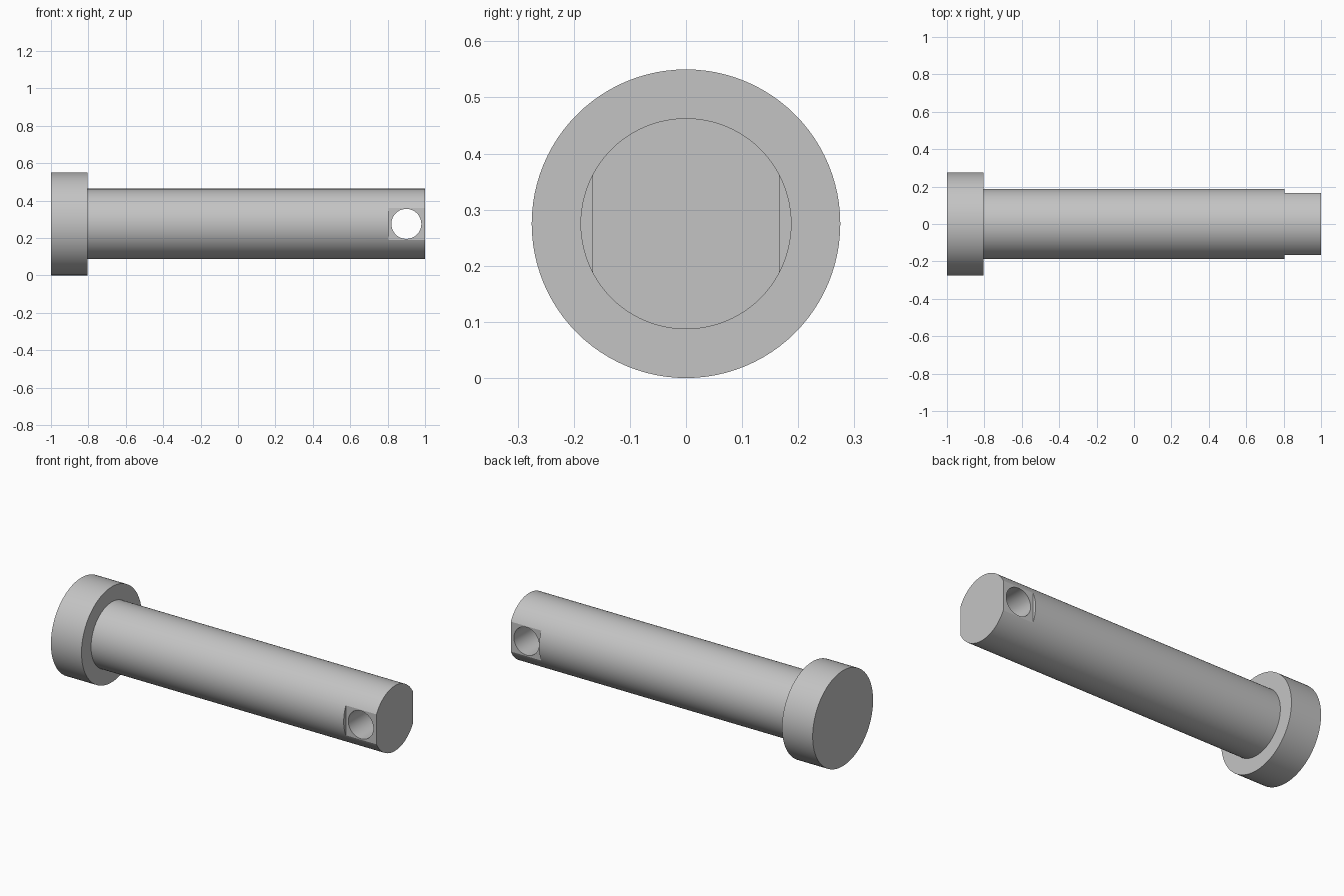
import bpy
from math import radians

if "Cube" in bpy.data.objects:
    bpy.data.objects.remove(bpy.data.objects["Cube"])

AXIS_Z = 0.275
HEAD_R, SHAFT_R, HOLE_R = 0.275, 0.188, 0.08
HEAD_END, FLAT_START, FLAT_Y = -0.805, 0.805, 0.167

steel = bpy.data.materials.new("steel_grey")
steel.use_nodes = True
steel.diffuse_color = (0.55, 0.55, 0.55, 1)
steel.node_tree.nodes["Principled BSDF"].inputs["Base Color"].default_value = steel.diffuse_color


def rod(name, radius, length, location, rotation):
    bpy.ops.mesh.primitive_cylinder_add(vertices=96, radius=radius, depth=length,
                                        location=location, rotation=rotation)
    obj = bpy.context.object
    obj.name = name
    return obj


def rod_x(name, radius, x0, x1):
    return rod(name, radius, x1 - x0, ((x0 + x1) / 2, 0, AXIS_Z), (0, radians(90), 0))


def combine(target, tool, operation):
    mod = target.modifiers.new(operation.title(), "BOOLEAN")
    mod.operation, mod.solver, mod.object = operation, "EXACT", tool
    bpy.ops.object.select_all(action="DESELECT")
    target.select_set(True)
    bpy.context.view_layer.objects.active = target
    bpy.ops.object.modifier_apply(modifier=mod.name)
    bpy.data.objects.remove(tool)


# Shaft and wide head, joined into one solid
pin = rod_x("headed_pin", SHAFT_R, -0.9, 1)
combine(pin, rod_x("head", HEAD_R, -1, HEAD_END), "UNION")

# Flats milled into the front and back of the tip
for side in (-1, 1):
    bpy.ops.mesh.primitive_cube_add(size=1, location=(FLAT_START + 0.2, side * (FLAT_Y + 0.1), AXIS_Z))
    cutter = bpy.context.object
    cutter.scale = (0.4, 0.2, 0.6)
    combine(pin, cutter, "DIFFERENCE")

# Cross hole through the flats
combine(pin, rod("hole", HOLE_R, 1, (0.9, 0, AXIS_Z), (radians(90), 0, 0)), "DIFFERENCE")

pin.data.materials.clear()
pin.data.materials.append(steel)
bpy.ops.object.shade_smooth_by_angle(angle=radians(20))
